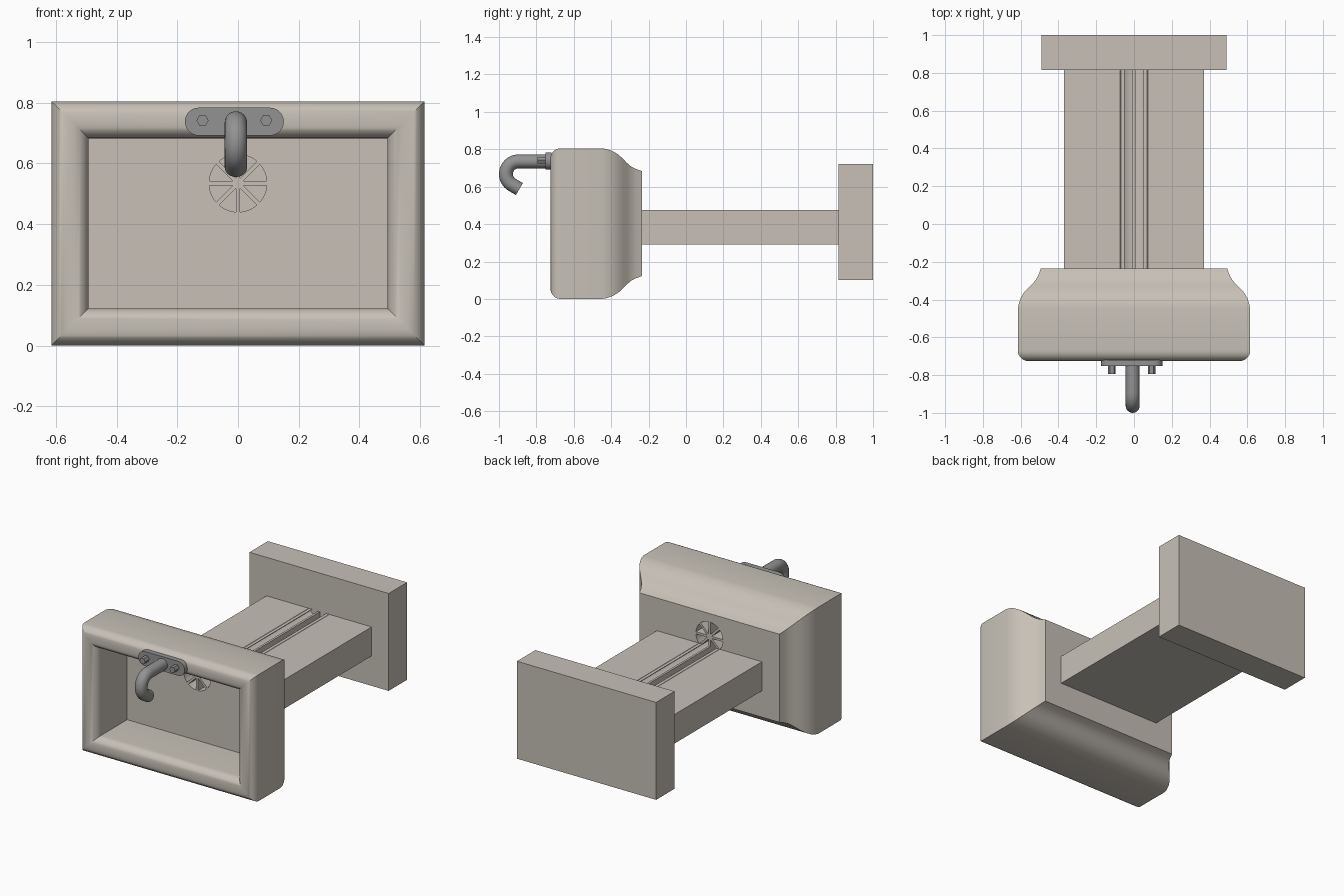
import bpy, bmesh
from math import sin, cos, asin, pi, radians
from mathutils import Vector

cube = bpy.data.objects.get("Cube")
if cube:
    bpy.data.objects.remove(cube, do_unlink=True)


def material(name, rgb):
    m = bpy.data.materials.new(name)
    m.use_nodes = True
    m.diffuse_color = (*rgb, 1)
    m.node_tree.nodes["Principled BSDF"].inputs["Base Color"].default_value = (*rgb, 1)
    return m


STONE = material("warm_stone", (0.57, 0.53, 0.47))
METAL = material("grey_metal", (0.29, 0.29, 0.29))


def loft(name, groups, mat):
    """Each group is a list of rings, skinned in order and capped at both ends."""
    bm = bmesh.new()
    for rings in groups:
        loops = [[bm.verts.new(p) for p in ring] for ring in rings]
        for a, b in zip(loops, loops[1:]):
            n = len(a)
            for i in range(n):
                bm.faces.new((a[i], a[(i + 1) % n], b[(i + 1) % n], b[i]))
        bm.faces.new(loops[0])
        bm.faces.new(loops[-1])
    bmesh.ops.recalc_face_normals(bm, faces=bm.faces)
    me = bpy.data.meshes.new(name)
    bm.to_mesh(me)
    bm.free()
    me.materials.append(mat)
    ob = bpy.data.objects.new(name, me)
    bpy.context.collection.objects.link(ob)
    return ob


def prism(outline, y0, y1):
    """Extrude an x, z outline along y."""
    return [[(x, y, z) for x, z in outline] for y in (y0, y1)]


def rect(hx, z0, z1):
    return [(-hx, z0), (hx, z0), (hx, z1), (-hx, z1)]


def arc(cx, cz, r, a0, a1, n):
    return [(cx + r * cos(a0 + (a1 - a0) * i / n),
             cz + r * sin(a0 + (a1 - a0) * i / n)) for i in range(n + 1)]


def activate(ob):
    bpy.ops.object.select_all(action='DESELECT')
    ob.select_set(True)
    bpy.context.view_layer.objects.active = ob


def smooth(ob):
    activate(ob)
    bpy.ops.object.shade_smooth_by_angle(angle=radians(30))


# Basin: a profile of (inset, y) swept round a mitred rectangle
FRONT, FLOOR, BACK, WALL, R = -0.725, -0.41, -0.235, 0.122, 0.055
profile = [(WALL, FLOOR)]
profile += arc(WALL - R, FRONT + R, R, 0, -pi / 2, 8)
profile += arc(R, FRONT + R, R, -pi / 2, -pi, 8)
profile += [(0, -0.45), (0.004, -0.425), (0.014, -0.395), (0.031, -0.365),
            (0.053, -0.34), (0.076, -0.318), (0.096, -0.295),
            (0.11, -0.268), (WALL, BACK)]
basin = loft("basin", [[[(x, y, z) for x, z in rect(0.615 - d, d, 0.805 - d)]
                        for d, y in profile]], STONE)

# Pedestal column and base slab
pedestal = loft("pedestal", [prism(rect(0.37, 0.29, 0.475), BACK, 0.815)], STONE)
loft("base_slab", [prism(rect(0.49, 0.1, 0.72), 0.815, 1.0)], STONE)

# Drain: eight wedges cut through the basin floor and along the pedestal
DRAIN_Z, DRAIN_R, SPOKE = 0.535, 0.095, 0.007
wedges = []
for k in range(8):
    mid = (k + 0.5) * pi / 4
    half = pi / 8 - asin(SPOKE / DRAIN_R)
    tip = SPOKE / sin(pi / 8)
    outline = [(tip * cos(mid), DRAIN_Z + tip * sin(mid))]
    outline += arc(0, DRAIN_Z, DRAIN_R, mid - half, mid + half, 8)
    wedges.append(prism(outline, -0.5, 0.9))
cutter = loft("drain_cutter", wedges, STONE)
cutter.hide_render = True
for ob in (basin, pedestal):
    mod = ob.modifiers.new("drain", 'BOOLEAN')
    mod.object = cutter
    mod.operation = 'DIFFERENCE'
    mod.solver = 'EXACT'
    activate(ob)
    bpy.ops.object.modifier_apply(modifier=mod.name)
    smooth(ob)
bpy.data.objects.remove(cutter, do_unlink=True)

# Tap mounting plate with rounded ends
TAP_X, TAP_Z = -0.012, 0.738
end_r = 0.046
outline = (arc(TAP_X + 0.117, TAP_Z, end_r, -pi / 2, pi / 2, 14)
           + arc(TAP_X - 0.117, TAP_Z, end_r, pi / 2, 3 * pi / 2, 14))
smooth(loft("tap_plate", [prism(outline, -0.752, -0.72)], METAL))

# Hexagonal tap handles
for side, name in ((-1, "right_handle"), (1, "left_handle")):
    hexagon = arc(TAP_X + side * 0.105, 0.742, 0.02, 0, 2 * pi, 6)[:-1]
    loft(name, [prism(hexagon, -0.795, -0.74)], METAL)

# Spout: round pipe running forward, then hooking under
PIPE, BEND, CY, CZ = 0.037, 0.067, -0.896, 0.668
path = [(-0.74, CZ + BEND, 0)]
for i in range(21):
    t = radians(150) * i / 20
    path.append((CY - BEND * sin(t), CZ + BEND * cos(t), t))
y, z, t = path[-1]
path.append((y - 0.045 * cos(t), z - 0.045 * sin(t), t))
rings = []
for y, z, t in path:
    out = Vector((0, -sin(t), cos(t)))
    centre = Vector((-0.007, y, z))
    rings.append([centre + Vector((PIPE * cos(a), 0, 0)) + out * PIPE * sin(a)
                  for a in (2 * pi * j / 24 for j in range(24))])
smooth(loft("spout", [rings], METAL))
